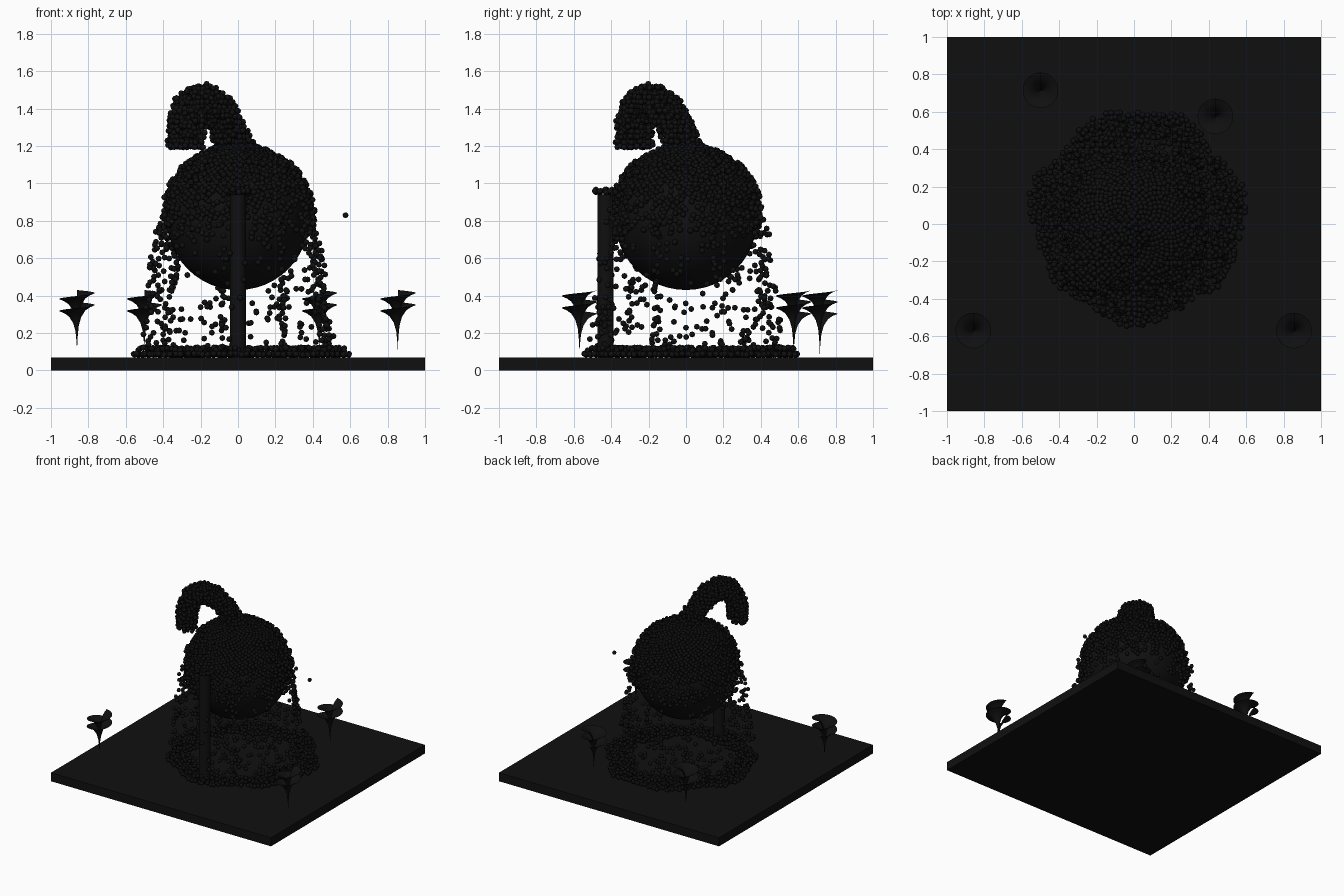
import bpy, bmesh, math, random
from mathutils import Vector

if "Cube" in bpy.data.objects:
    bpy.data.objects.remove(bpy.data.objects["Cube"])

random.seed(7)
R = 0.016                      # droplet radius
BALL_Z, BALL_R = 0.81, 0.38

dark = bpy.data.materials.new("dark")
dark.diffuse_color = (0.005, 0.005, 0.005, 1)
dark.use_nodes = True
dark.node_tree.nodes["Principled BSDF"].inputs["Base Color"].default_value = dark.diffuse_color


def finish(ob, name, smooth=True):
    ob.name = name
    ob.data.materials.append(dark)
    if smooth:
        bpy.ops.object.select_all(action='DESELECT')
        ob.select_set(True)
        bpy.context.view_layer.objects.active = ob
        bpy.ops.object.shade_smooth_by_angle(angle=math.radians(50))
    return ob


def mesh_object(name, verts, faces, flat=False):
    me = bpy.data.meshes.new(name)
    me.from_pydata(verts, [], faces)
    ob = bpy.data.objects.new(name, me)
    bpy.context.collection.objects.link(ob)
    for p in me.polygons:
        p.use_smooth = not flat
    return finish(ob, name, False)


# one droplet, copied into every fluid part
bm = bmesh.new()
bmesh.ops.create_uvsphere(bm, u_segments=8, v_segments=4, radius=R)
drop_v = [v.co.copy() for v in bm.verts]
drop_f = [[v.index for v in f.verts] for f in bm.faces]
bm.free()


def droplets(name, points):
    verts, faces = [], []
    for p in points:
        n = len(verts)
        verts += [p + v for v in drop_v]
        faces += [[n + i for i in f] for f in drop_f]
    mesh_object(name, verts, faces)


def jit(a):
    return random.uniform(-a, a)


def steps(lo, hi, d):
    return [lo + i * d for i in range(int((hi - lo) / d) + 1)]


# floor slab
bpy.ops.mesh.primitive_cube_add(size=1, location=(0, 0, 0.035))
slab = bpy.context.object
slab.scale = (2, 2, 0.07)
finish(slab, "floor_slab", False)

# big ball
bpy.ops.mesh.primitive_uv_sphere_add(segments=48, ring_count=24, radius=BALL_R, location=(0, 0, BALL_Z))
finish(bpy.context.object, "ball")

# post in front of the ball
bpy.ops.mesh.primitive_cylinder_add(vertices=32, radius=0.043, depth=0.88, location=(0, -0.43, 0.5))
finish(bpy.context.object, "post")

# small rod at the stream source, lying across the diagonal
bpy.ops.mesh.primitive_cylinder_add(vertices=24, radius=0.025, depth=0.23, location=(-0.262, -0.262, 1.33),
                                    rotation=(math.pi / 2, 0, math.pi / 4))
finish(bpy.context.object, "source_rod")

# arched stream pouring onto the ball, in the diagonal plane (u along x=y, w across)
path = [(-.39, 1.22), (-.385, 1.33), (-.34, 1.43), (-.27, 1.46), (-.18, 1.42), (-.1, 1.33), (-.04, 1.23), (0, 1.17)]
line = [Vector(a).lerp(Vector(b), t / 5) for a, b in zip(path, path[1:]) for t in range(6)]
pts = []
for u in steps(-0.5, 0.12, 0.026):
    for w in steps(-0.15, 0.15, 0.026):
        for z in steps(1.2, 1.56, 0.026):
            q = Vector((u + jit(.008), z + jit(.008)))
            ww = w + jit(.008)
            d = min((q - c).length_squared for c in line)
            p = Vector(((q.x - ww) * math.sqrt(.5), (q.x + ww) * math.sqrt(.5), q.y))
            if d / 0.075 ** 2 + ww * ww / 0.125 ** 2 < 1 and (p - Vector((0, 0, BALL_Z))).length > BALL_R:
                pts.append(p)
droplets("pouring_stream", pts)

# coat of droplets over the ball, thinning out downwards
pts = []
N = 3100
for i in range(N):
    h = 1 - 2 * (i + .5) / N
    z = BALL_Z + h * BALL_R
    keep = 1 if z > 1.05 else max(0, (z - 0.66) / 0.39) ** 0.8
    if random.random() < keep:
        a = i * math.pi * (3 - math.sqrt(5)) + jit(.02)
        s = math.sqrt(1 - h * h)
        r = BALL_R + random.choice((.01, .012, .018, .032 if z < 1.1 else .022))
        pts.append(Vector((s * r * math.cos(a), s * r * math.sin(a), BALL_Z + h * r)))
droplets("ball_coat", pts)

# falling curtain, widening towards the floor, plus one stray drop
pts = [Vector((0.575, 0.11, 0.83))]
for i in range(430):
    z = 0.12 + 0.7 * random.random()
    a = random.random() * math.tau
    a += 0.12 * math.sin(9 * a)
    r = 0.415 + 0.085 * (0.82 - z) / 0.7 + jit(.028)
    pts.append(Vector((r * math.cos(a), r * math.sin(a), z)))
droplets("falling_curtain", pts)

# ring-shaped puddle on the floor with a lobed rim
pts = []
for x in steps(-0.62, 0.68, 0.029):
    for y in steps(-0.6, 0.7, 0.029):
        px, py = x + jit(.01), y + jit(.01)
        dx, dy = px - 0.02, py - 0.045
        r, a = math.hypot(dx, dy), math.atan2(dy, dx)
        edge = 0.565 + 0.02 * math.sin(7 * a) + 0.015 * math.cos(4 * a + .6)
        inner = 0.395 + 0.03 * math.sin(5 * a + 1)
        if r > edge:
            continue
        if r < inner:
            if random.random() < 0.13:
                pts.append(Vector((px, py, 0.083)))
            continue
        pts.append(Vector((px, py, 0.084 + random.random() * .006)))
        if r < edge - 0.03 and random.random() < 0.65:
            pts.append(Vector((px + jit(.012), py + jit(.012), 0.115 + jit(.008))))
droplets("puddle_ring", pts)

# splash on top of the post
pts = []
for x in steps(-0.056, 0.056, 0.028):
    for y in steps(-0.056, 0.07, 0.028):
        if math.hypot(x, y) < 0.068:
            pts.append(Vector((x + jit(.006), -0.43 + y + jit(.006), 0.953 + random.choice((0, .006, .014)))))
droplets("post_splash", pts)

# spiral plants: a flared horn profile swept up a screw for two turns
horn = [(0, 0), (.003, .05), (.009, .11), (.022, .155), (.045, .19), (.07, .207), (.095, .217)]
turns, per_turn, pitch = 2, 32, 0.064
for k, (cx, cy) in enumerate([(-.86, -.57), (.855, -.57), (-.5, .715), (.435, .575)]):
    verts, faces = [], []
    m = len(horn)
    for i in range(turns * per_turn + 1):
        a = math.pi / 2 + math.tau * i / per_turn
        for r, z in horn:
            verts.append((cx + r * math.cos(a), cy + r * math.sin(a), 0.085 + z + pitch * i / per_turn))
        if i:
            faces += [((i - 1) * m + j, i * m + j, i * m + j + 1, (i - 1) * m + j + 1) for j in range(m - 1)]
    mesh_object("spiral_plant_%d" % (k + 1), verts, faces)
